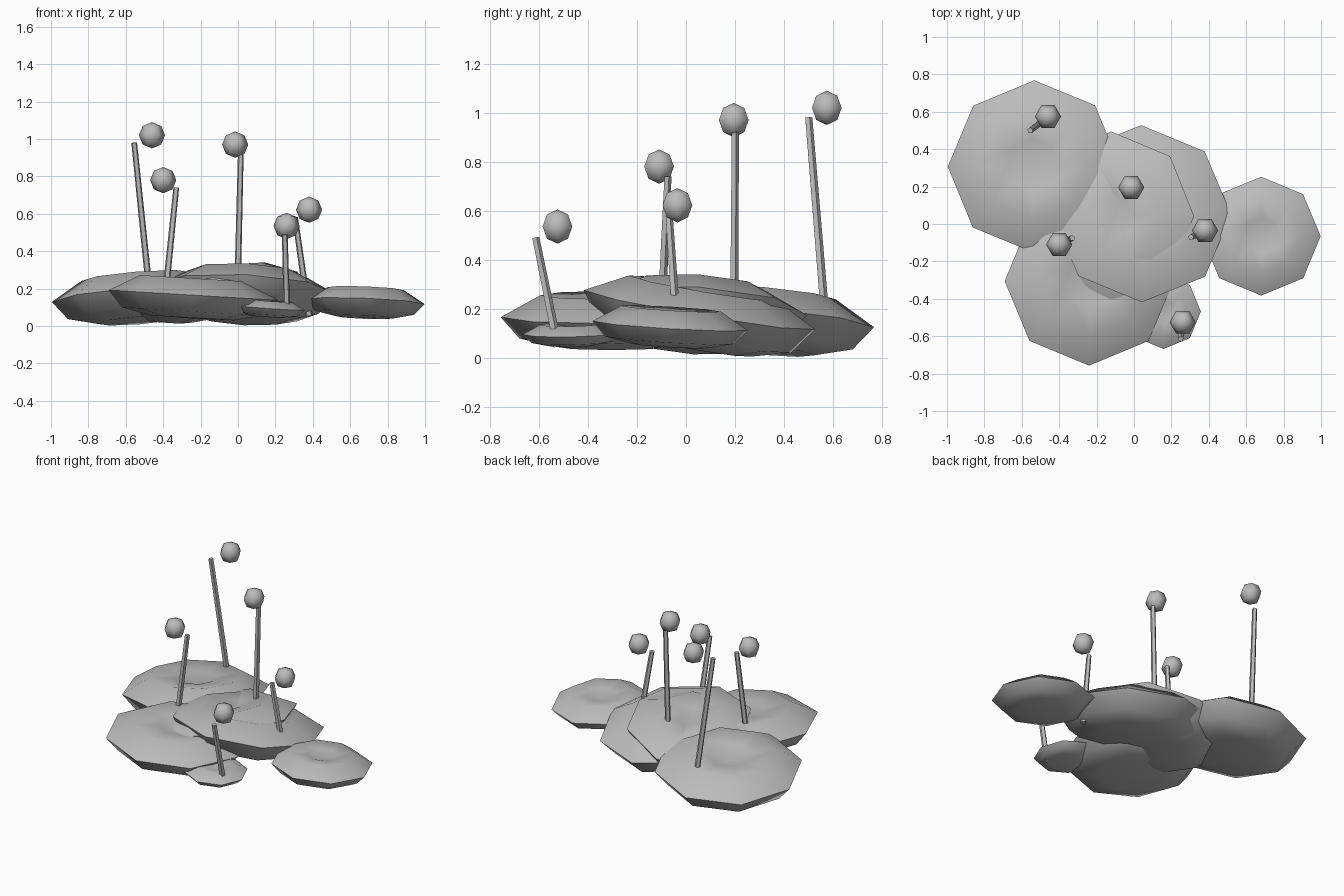
import bpy, bmesh, math
from mathutils import Vector, Matrix

if "Cube" in bpy.data.objects:
    bpy.data.objects.remove(bpy.data.objects["Cube"])

grey = bpy.data.materials.new("plain_grey")
grey.use_nodes = True
grey.diffuse_color = (0.5, 0.5, 0.5, 1)
grey.node_tree.nodes["Principled BSDF"].inputs["Base Color"].default_value = (0.5, 0.5, 0.5, 1)


def finish(name, bm, smooth):
    mesh = bpy.data.meshes.new(name)
    bmesh.ops.recalc_face_normals(bm, faces=bm.faces)
    for f in bm.faces:
        f.smooth = smooth
    bm.to_mesh(mesh)
    bm.free()
    mesh.materials.append(grey)
    obj = bpy.data.objects.new(name, mesh)
    bpy.context.collection.objects.link(obj)


# Pad outline from the dented top to the bottom: radius and height factors
OUTLINE = [(0, 0.4), (0.3, 0.8), (0.64, 1), (1, 0), (0.83, -0.7), (0.5, -0.97), (0, -1)]


def pad(name, centre, radius, top, bottom, slope):
    """Eight-sided pad with a sharp rim and a dented top, leaning by its slope."""
    bm = bmesh.new()
    verts = [bm.verts.new((r * radius, 0, h * (top if h > 0 else bottom))) for r, h in OUTLINE]
    edges = [bm.edges.new(pair) for pair in zip(verts, verts[1:])]
    bmesh.ops.spin(bm, geom=verts + edges, cent=(0, 0, 0), axis=(0, 0, 1),
                   angle=math.tau, steps=8, use_merge=True)
    bmesh.ops.remove_doubles(bm, verts=bm.verts, dist=0.0005)
    for e in bm.edges:
        e.smooth = any(abs(v.co.z) > 0.001 for v in e.verts)
    up = Vector((-slope[0], -slope[1], 1)).normalized()
    turn = Vector((0, 0, 1)).rotation_difference(up).to_matrix().to_4x4()
    bm.transform(Matrix.Translation(centre) @ turn)
    finish(name, bm, True)


def stem(name, base, tip):
    base, tip = Vector(base), Vector(tip)
    axis = tip - base
    bm = bmesh.new()
    bmesh.ops.create_cone(bm, cap_ends=True, segments=5, radius1=0.019,
                          radius2=0.016, depth=axis.length)
    turn = Vector((0, 0, 1)).rotation_difference(axis).to_matrix().to_4x4()
    bm.transform(Matrix.Translation((base + tip) / 2) @ turn)
    finish(name, bm, False)


def ball(name, centre):
    bm = bmesh.new()
    bmesh.ops.create_uvsphere(bm, u_segments=6, v_segments=4, radius=0.07)
    bm.transform(Matrix.Translation(centre) @ Matrix.Rotation(math.pi / 2, 4, "Z"))
    finish(name, bm, True)


# Overlapping pads
pad("back_pad", (-0.535, 0.308, 0.165), 0.462, 0.1, 0.14, (0.08, -0.09))
pad("front_pad", (-0.24, -0.305, 0.165), 0.452, 0.09, 0.125, (-0.06, 0.0))
pad("middle_pad", (0.04, 0.055, 0.195), 0.48, 0.09, 0.158, (-0.05, -0.17))
pad("hidden_pad", (-0.125, 0.04, 0.2), 0.455, 0.085, 0.15, (0.2, -0.06))
pad("side_pad", (0.68, -0.065, 0.13), 0.318, 0.07, 0.085, (-0.04, -0.06))
pad("small_pad", (0.158, -0.468, 0.098), 0.2, 0.038, 0.05, (-0.07, 0.02))

# Stems with their floating balls
stalks = {
    "back": ((-0.465, 0.572, 0.1), (-0.555, 0.5, 0.98), (-0.46, 0.575, 1.02)),
    "middle": ((-0.005, 0.195, 0.1), (0.015, 0.2, 0.93), (-0.015, 0.195, 0.97)),
    "front": ((-0.395, -0.105, 0.1), (-0.33, -0.075, 0.74), (-0.4, -0.11, 0.78)),
    "side": ((0.38, -0.035, 0.055), (0.305, -0.07, 0.58), (0.38, -0.035, 0.622)),
    "small": ((0.262, -0.525, 0.045), (0.25, -0.615, 0.49), (0.26, -0.525, 0.535)),
}
for place, (base, tip, top) in stalks.items():
    stem(place + "_stem", base, tip)
    ball(place + "_ball", top)
